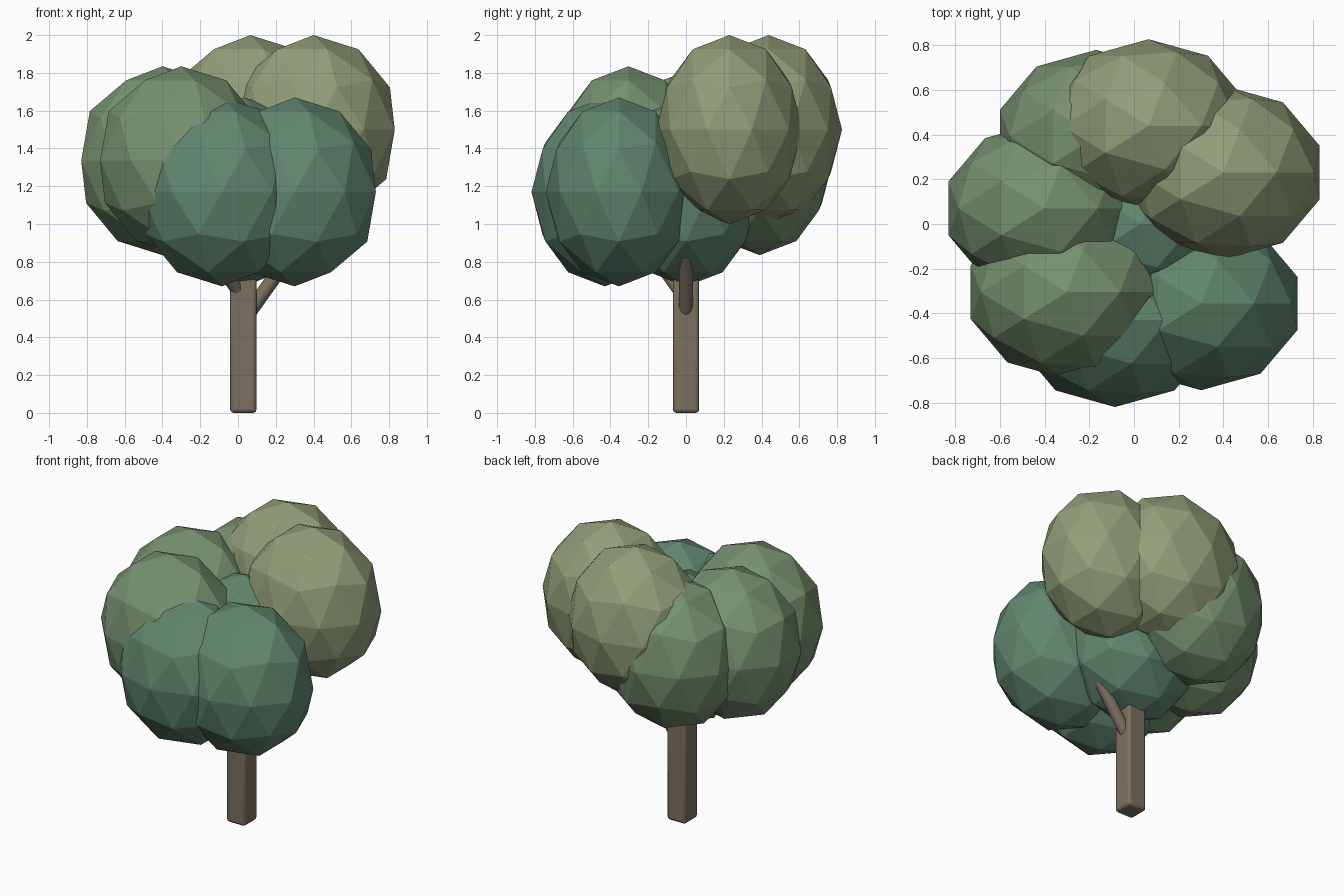
import bpy
from mathutils import Vector

if "Cube" in bpy.data.objects:
    bpy.data.objects.remove(bpy.data.objects["Cube"])


def material(name, rgb):
    m = bpy.data.materials.new(name)
    m.diffuse_color = (*rgb, 1)
    m.use_nodes = True
    m.node_tree.nodes["Principled BSDF"].inputs["Base Color"].default_value = m.diffuse_color
    return m


bark = material("bark", (0.20, 0.16, 0.115))
light_leaf = material("light_leaf", (0.28, 0.34, 0.19))
mid_leaf = material("mid_leaf", (0.18, 0.28, 0.16))
dark_leaf = material("dark_leaf", (0.12, 0.24, 0.16))


def foliage(name, x, y, z, mat):
    bpy.ops.mesh.primitive_ico_sphere_add(subdivisions=2, radius=1, location=(x, y, z))
    ob = bpy.context.object
    ob.name = name
    ob.scale = (0.452, 0.388, 0.5)
    ob.data.materials.append(mat)


def branch(name, start, end, radius):
    a, b = Vector(start), Vector(end)
    d = b - a
    bpy.ops.mesh.primitive_cylinder_add(vertices=16, radius=radius, depth=d.length,
                                        location=(a + b) / 2,
                                        rotation=d.to_track_quat('Z', 'Y').to_euler())
    ob = bpy.context.object
    ob.name = name
    ob.data.materials.append(bark)
    bpy.ops.object.shade_smooth_by_angle()


# Crown: three tiers of overlapping leaf clumps
tiers = [
    ("upper_foliage", 1.5, light_leaf, [(0.065, 0.438), (0.4, 0.23)]),
    ("middle_foliage", 1.335, mid_leaf, [(-0.4, 0.07), (-0.3, -0.305), (-0.17, 0.39)]),
    ("lower_foliage", 1.17, dark_leaf, [(0.3, -0.355), (-0.085, -0.43), (0.03, 0.0)]),
]
for name, z, mat, spots in tiers:
    for i, (x, y) in enumerate(spots):
        foliage(f"{name}_{i + 1}", x, y, z, mat)

# Square trunk with rounded edges
bpy.ops.mesh.primitive_cube_add(size=1, location=(0.028, 0, 0.45))
trunk = bpy.context.object
trunk.name = "trunk"
trunk.scale = (0.14, 0.14, 0.9)
bpy.ops.object.transform_apply(location=False, rotation=False, scale=True)
trunk.data.materials.append(bark)
bevel = trunk.modifiers.new("bevel", 'BEVEL')
bevel.width = 0.02
bevel.segments = 3
bpy.ops.object.shade_smooth_by_angle()

# Side branches reaching into the crown
branch("right_branch", (0.03, 0, 0.49), (0.3, 0, 0.87), 0.038)
branch("left_branch", (0.03, 0, 0.6), (-0.2, -0.25, 0.95), 0.036)
